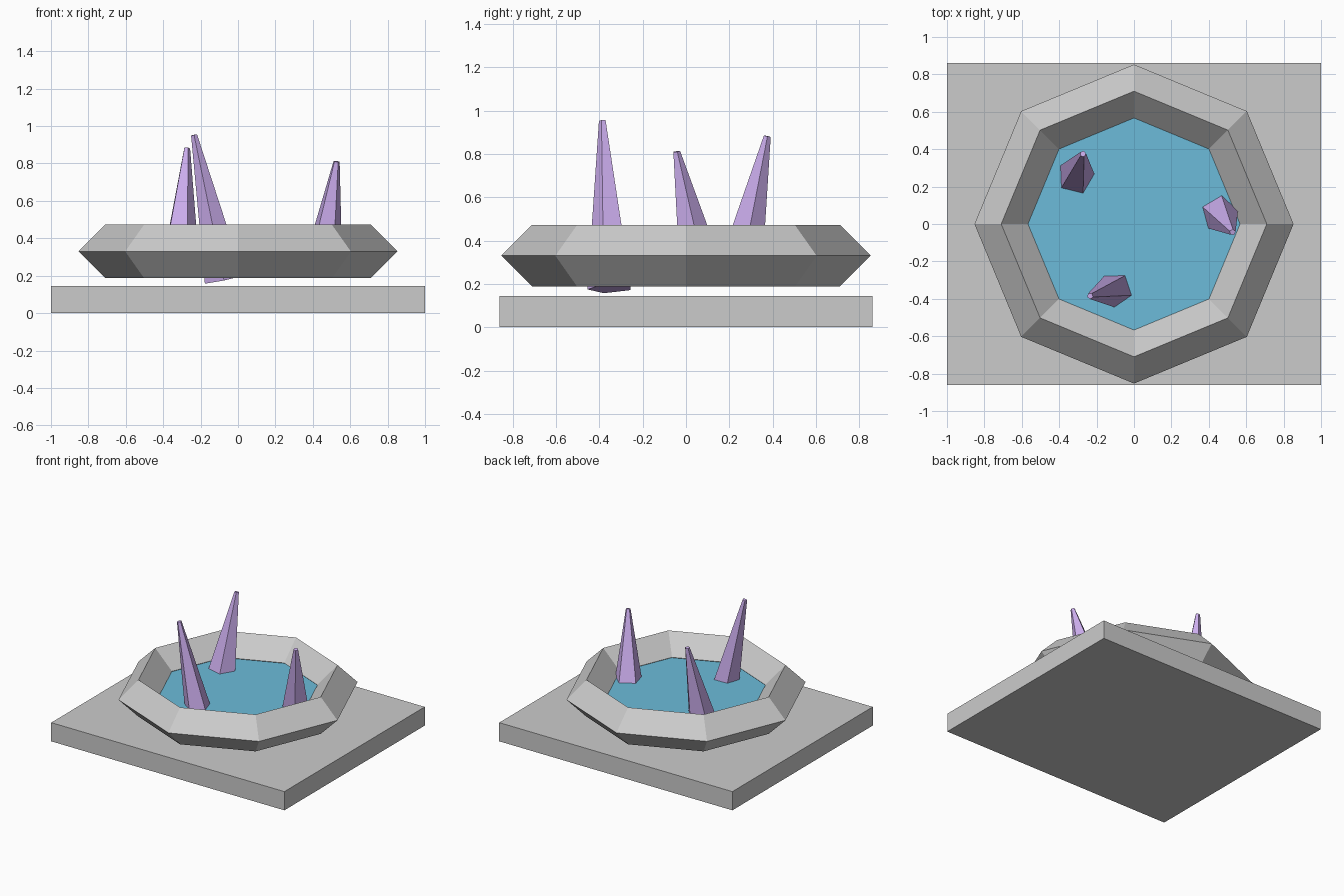
import bpy
from math import radians
from mathutils import Vector, Matrix

if "Cube" in bpy.data.objects:
    bpy.data.objects.remove(bpy.data.objects["Cube"])


def material(name, rgb):
    m = bpy.data.materials.new(name)
    m.diffuse_color = (*rgb, 1)
    m.use_nodes = True
    m.node_tree.nodes["Principled BSDF"].inputs["Base Color"].default_value = m.diffuse_color
    return m


water_mat = material("water_blue", (0.15, 0.5, 0.7))
crystal_mat = material("crystal_lilac", (0.6, 0.42, 0.85))


def finish(name, mat=None):
    ob = bpy.context.object
    ob.name = name
    if mat:
        ob.data.materials.append(mat)
    return ob


# Rectangular slab
bpy.ops.mesh.primitive_cube_add(size=1, location=(0, 0, 0.0725))
finish("base_slab").scale = (2, 1.72, 0.145)

# Eight-sided stone rim with a diamond cross-section
bpy.ops.mesh.primitive_torus_add(major_segments=8, minor_segments=4,
                                 major_radius=0.71, minor_radius=0.143,
                                 location=(0, 0, 0.33))
finish("stone_rim")

# Water filling the rim
bpy.ops.mesh.primitive_cylinder_add(vertices=8, radius=0.6, depth=0.05,
                                    location=(0, 0, 0.30))
finish("water", water_mat)


def crystal(name, base, tip, spin, radius):
    """Five-sided tapered shard whose axis runs from base to tip."""
    base, tip = Vector(base), Vector(tip)
    axis = tip - base
    bpy.ops.mesh.primitive_cone_add(vertices=5, radius1=radius, radius2=0.017,
                                    depth=axis.length)
    ob = finish(name, crystal_mat)
    lean = Vector((0, 0, 1)).rotation_difference(axis).to_matrix().to_4x4()
    turn = Matrix.Rotation(radians(spin), 4, 'Z')
    ob.matrix_world = Matrix.Translation((base + tip) / 2) @ lean @ turn


# Leaning crystals
crystal("crystal_back", (-0.317, 0.238, 0.215), (-0.273, 0.375, 0.882), -86, 0.115)
crystal("crystal_front", (-0.075, -0.345, 0.18), (-0.235, -0.385, 0.953), -36, 0.11)
crystal("crystal_right", (0.447, 0.07, 0.22), (0.527, -0.044, 0.811), -77, 0.115)
